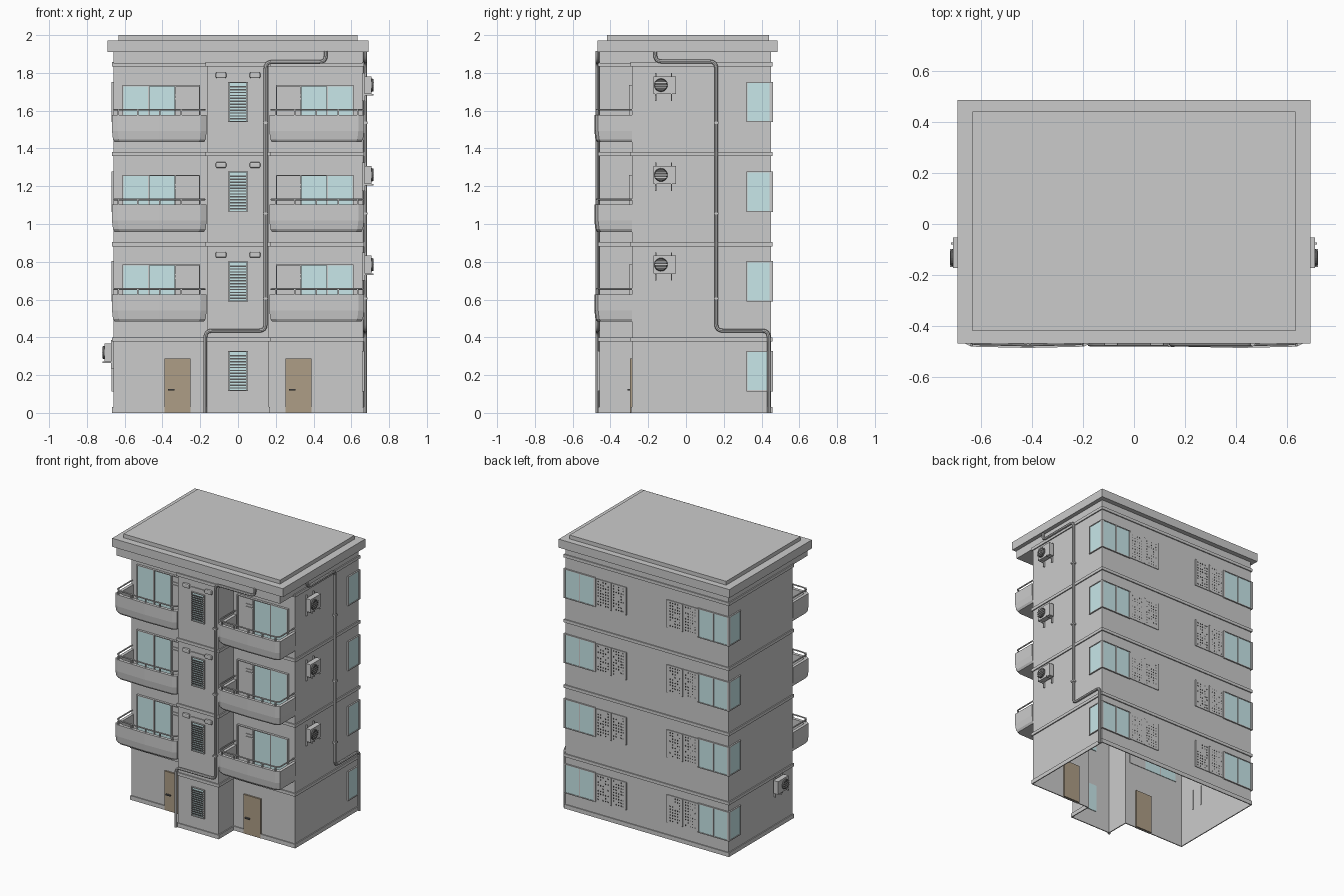
import bpy, bmesh, math, random
from mathutils import Vector

if "Cube" in bpy.data.objects:
    bpy.data.objects.remove(bpy.data.objects["Cube"])

random.seed(4)
S = 0.163                      # half width of stair tower
WX, WF, WB, SF = 0.66, -0.285, 0.45, -0.458
FOOT = [(-WX, WF), (-S, WF), (-S, SF), (S, SF), (S, WF), (WX, WF), (WX, WB), (-WX, WB)]
LEVELS = [0.0, 0.475, 0.95, 1.425]


def mat(name, c):
    m = bpy.data.materials.new(name)
    m.diffuse_color = (*c, 1)
    m.use_nodes = True
    m.node_tree.nodes["Principled BSDF"].inputs["Base Color"].default_value = m.diffuse_color
    return m


GLASS = mat("glass", (0.58, 0.80, 0.82))
WOOD = mat("door_brown", (0.42, 0.34, 0.24))
DARK = mat("dark_grey", (0.10, 0.10, 0.10))


def finish(name, bm, m=None):
    bmesh.ops.recalc_face_normals(bm, faces=bm.faces)
    me = bpy.data.meshes.new(name)
    bm.to_mesh(me)
    bm.free()
    ob = bpy.data.objects.new(name, me)
    bpy.context.collection.objects.link(ob)
    if m:
        me.materials.append(m)
    return ob


def boxes(name, spans, m=None):
    """One object from several (x0, x1, y0, y1, z0, z1) blocks."""
    bm = bmesh.new()
    for x0, x1, y0, y1, z0, z1 in spans:
        vs = bmesh.ops.create_cube(bm, size=1)["verts"]
        for v in vs:
            v.co = ((x0 + x1) / 2 + v.co.x * (x1 - x0), (y0 + y1) / 2 + v.co.y * (y1 - y0),
                    (z0 + z1) / 2 + v.co.z * (z1 - z0))
    return finish(name, bm, m)


def loft(name, loops, cap=False, closed=False):
    bm = bmesh.new()
    rows = [[bm.verts.new(p) for p in lp] for lp in loops]
    pairs = list(zip(rows, rows[1:])) + ([(rows[-1], rows[0])] if closed else [])
    for a, b in pairs:
        for i in range(len(a)):
            j = (i + 1) % len(a)
            bm.faces.new((a[i], a[j], b[j], b[i]))
    if cap:
        bm.faces.new(rows[0])
        bm.faces.new(rows[-1])
    return finish(name, bm)


def foot(z, d=0.0):
    return [(x + math.copysign(d, x), y + math.copysign(d, y), z) for x, y in FOOT]


def ledge(name, z0, z1, d):
    loft(name, [foot(z0), foot(z0, d), foot(z1, d), foot(z1)], closed=True)


def tube(name, pts, r, bend=0.035):
    """Pipe through points with rounded corners."""
    pts = [Vector(p) for p in pts]
    path = [pts[0]]
    for a, b, c in zip(pts, pts[1:], pts[2:]):
        p, q = b + (a - b).normalized() * bend, b + (c - b).normalized() * bend
        for k in range(5):
            t = k / 4
            path.append(p * (1 - t) ** 2 + b * 2 * t * (1 - t) + q * t * t)
    path.append(pts[-1])
    cu = bpy.data.curves.new(name, "CURVE")
    cu.dimensions = "3D"
    cu.bevel_depth, cu.bevel_resolution, cu.use_fill_caps = r, 2, True
    sp = cu.splines.new("POLY")
    sp.points.add(len(path) - 1)
    for s, p in zip(sp.points, path):
        s.co = (*p, 1)
    ob = bpy.data.objects.new(name, cu)
    bpy.context.collection.objects.link(ob)
    bpy.ops.object.select_all(action="DESELECT")
    ob.select_set(True)
    bpy.context.view_layer.objects.active = ob
    bpy.ops.object.convert(target="MESH")
    bpy.ops.object.shade_smooth_by_angle()


def mx(s, x0, x1, *rest):
    """Mirror a block across x when s is -1."""
    return (min(s * x0, s * x1), max(s * x0, s * x1), *rest)


# Hollow wall shell, plinth, floor ledges
loft("walls", [foot(0), foot(1.915)])
ledge("plinth", 0, 0.03, 0.007)
for i, z in enumerate((0.378, 0.882, 1.36, 1.835)):
    ledge(f"floor_ledge_{i}", z, z + 0.022, 0.008)

# Roof and the beam carrying its front edge
boxes("roof_beam", [(-WX, WX, SF, WF, 1.85, 1.912)])
boxes("roof_slab", [(-0.69, 0.69, -0.468, 0.485, 1.91, 1.972)])
boxes("roof_top", [(-0.633, 0.633, -0.418, 0.44, 1.97, 2.0)])


def balcony_loop(s, z, d):
    x0, x1, yf = 0.166 + d, 0.667 - d, -0.485 + d
    pts = [(x0, WF), (x0, yf + 0.02), (x0 + 0.03, yf + 0.005), ((x0 + x1) / 2, yf),
           (x1 - 0.03, yf + 0.005), (x1, yf + 0.02), (x1, WF)]
    return [(s * x, y, z) for x, y in pts]


for i, z in enumerate(LEVELS):
    for s in (-1, 1):
        tag = f"{'left' if s < 0 else 'right'}_{i}"
        if i:
            # Balcony tray with parapet, then its railing
            zb, zt = z + 0.008, z + 0.152
            loft(f"balcony_{tag}", [balcony_loop(s, zb, 0.014), balcony_loop(s, zb + 0.015, 0.005),
                 balcony_loop(s, zb + 0.06, 0), balcony_loop(s, zt, 0), balcony_loop(s, zt, 0.022),
                 balcony_loop(s, zb + 0.02, 0.022)], cap=True)
            tube(f"railing_{tag}", balcony_loop(s, zt + 0.028, 0.011), 0.005, 0.008)
            boxes(f"rail_posts_{tag}", [mx(s, x - 0.004, x + 0.004, -0.477, -0.467, zt - 0.005, zt + 0.028)
                  for x in (0.20, 0.30, 0.415, 0.53, 0.635)])
            # Sliding balcony doors: two glass leaves and one plain leaf
            z0, z1 = z + 0.012, z + 0.31
            boxes(f"sliding_glass_{tag}", [mx(s, 0.337, 0.468, WF - 0.008, WF + 0.004, z0, z1 - 0.006),
                  mx(s, 0.476, 0.605, WF - 0.012, WF + 0.004, z0, z1 - 0.006)], GLASS)
            boxes(f"sliding_frame_{tag}", [mx(s, a, b, WF - 0.016, WF + 0.004, c, d) for a, b, c, d in (
                  (0.2, 0.206, z0, z1), (0.327, 0.337, z0, z1), (0.468, 0.476, z0, z1),
                  (0.605, 0.612, z0, z1), (0.2, 0.612, z1 - 0.006, z1))])
            boxes(f"plain_leaf_{tag}", [mx(s, 0.206, 0.327, WF - 0.005, WF + 0.004, z0, z1 - 0.006),
                  mx(s, 0.27, 0.327, WF - 0.010, WF, z + 0.255, z + 0.261),
                  mx(s, 0.27, 0.327, WF - 0.010, WF, z + 0.235, z + 0.241)])
            # Lamps above the stair window
            lamp = boxes(f"lamp_{tag}", [mx(s, 0.062, 0.118, -0.478, SF, z + 0.347, z + 0.378)])
            bev = lamp.modifiers.new("round", "BEVEL")
            bev.width, bev.segments = 0.007, 2
        else:
            # Entrance doors
            c = s * 0.32
            boxes(f"entrance_door_{tag}", [(c - 0.068, c + 0.068, WF - 0.012, WF + 0.01, 0.002, 0.287)], WOOD)
            boxes(f"door_handle_{tag}", [(c - 0.05, c - 0.015, WF - 0.024, WF - 0.01, 0.118, 0.126)], DARK)

        # Corner windows at the back
        z0, z1 = z + 0.12, z + 0.322
        boxes(f"corner_glass_{tag}", [mx(s, 0.425, 0.537, WB - 0.01, WB + 0.006, z0, z1),
              mx(s, 0.545, 0.655, WB - 0.01, WB + 0.006, z0, z1),
              mx(s, WX - 0.01, WX + 0.006, 0.326, 0.443, z0, z1)], GLASS)
        boxes(f"corner_frame_{tag}", [mx(s, a, b, WB - 0.01, WB + 0.01, z0 - 0.004, z1 + 0.004)
              for a, b in ((0.415, 0.425), (0.537, 0.545))] +
              [mx(s, 0.655, 0.67, 0.443, WB + 0.01, z0 - 0.004, z1 + 0.004),
               mx(s, WX - 0.01, WX + 0.01, 0.319, 0.326, z0 - 0.004, z1 + 0.004)] +
              [mx(s, 0.415, 0.67, WB - 0.01, WB + 0.01, q, q + 0.006) for q in (z0 - 0.006, z1)] +
              [mx(s, WX - 0.01, WX + 0.01, 0.319, WB, q, q + 0.006) for q in (z0 - 0.006, z1)])
        # Perforated screens beside them
        screen = ((0.17, 0.285), (0.295, 0.41))
        boxes(f"screen_panels_{tag}", [mx(s, a, b, WB - 0.01, WB + 0.005, z0, z1) for a, b in screen])
        boxes(f"screen_frame_{tag}", [mx(s, a, b, WB - 0.01, WB + 0.009, z0, z1) for a, b in
              ((0.164, 0.17), (0.285, 0.295), (0.41, 0.415))])
        holes = []
        for a, b in screen:
            for c in range(5):
                for r in range(9):
                    if random.random() < 0.75:
                        x, h = a + 0.015 + c * 0.02, z0 + 0.014 + r * 0.021
                        holes.append(mx(s, x, x + 0.007, WB, WB + 0.0065, h, h + 0.008))
        boxes(f"screen_holes_{tag}", holes, DARK)

    # Louvred stair window
    z0, z1 = z + 0.12, z + 0.322
    boxes(f"stair_glass_{i}", [(-0.046, 0.046, SF - 0.002, SF + 0.005, z0, z1)], GLASS)
    boxes(f"stair_louvres_{i}", [(-0.044, 0.044, SF - 0.008, SF, z0 + 0.008 + k * 0.0155,
          z0 + 0.015 + k * 0.0155) for k in range(12)], DARK)
    boxes(f"stair_frame_{i}", [(-0.052, -0.045, SF - 0.01, SF, z0, z1), (0.045, 0.052, SF - 0.01, SF, z0, z1),
          (-0.052, 0.052, SF - 0.01, SF, z0 - 0.005, z0), (-0.052, 0.052, SF - 0.01, SF, z1, z1 + 0.005)])
    if i:
        boxes(f"lamp_bar_{i}", [(-0.05, 0.05, SF - 0.006, SF, z + 0.352, z + 0.362)])


def air_con(tag, s, z):
    """Wall unit with fan and bracket arms."""
    boxes(f"air_con_{tag}", [mx(s, WX + 0.01, 0.708, -0.172, -0.052, z - 0.047, z + 0.047)])
    bm = bmesh.new()
    bmesh.ops.create_cone(bm, cap_ends=True, segments=20, radius1=0.036, radius2=0.032, depth=0.012)
    fan = finish(f"fan_{tag}", bm, DARK)
    fan.rotation_euler = (0, s * math.pi / 2, 0)
    fan.location = (s * 0.712, -0.133, z)
    boxes(f"fan_guard_{tag}", [mx(s, 0.715, 0.72, -0.168, -0.098, z + k * 0.014 - 0.002, z + k * 0.014 + 0.002)
          for k in (-1, 0, 1)])
    boxes(f"brackets_{tag}", [mx(s, WX - 0.005, WX + 0.012, y, y + 0.007, z - 0.085, z + 0.065)
          for y in (-0.163, -0.08)] +
          [mx(s, WX, 0.717, y, y + 0.007, z - 0.055, z - 0.047) for y in (-0.163, -0.08)])


for k, z in enumerate((0.785, 1.26, 1.735)):
    air_con(f"right_{k}", 1, z)
air_con("left_0", -1, 0.32)

# Drain pipes on the front and right side, with clamps
PY, PX = SF - 0.011, WX + 0.013
tube("front_pipe", [(-0.173, PY, 0), (-0.173, PY, 0.435), (0.146, PY, 0.435), (0.146, PY, 1.858),
                    (0.465, PY, 1.858), (0.465, PY, 1.915)], 0.010)
tube("side_pipe", [(PX, 0.438, 0), (PX, 0.438, 0.435), (PX, 0.16, 0.435), (PX, 0.16, 1.86),
                   (PX, -0.163, 1.86), (PX, -0.163, 1.915)], 0.010)
boxes("pipe_clamps", [b for z in (0.6, 1.05, 1.53) for b in (
    (0.133, 0.159, PY - 0.013, SF, z, z + 0.012), (WX, PX + 0.013, 0.147, 0.173, z, z + 0.012))])
